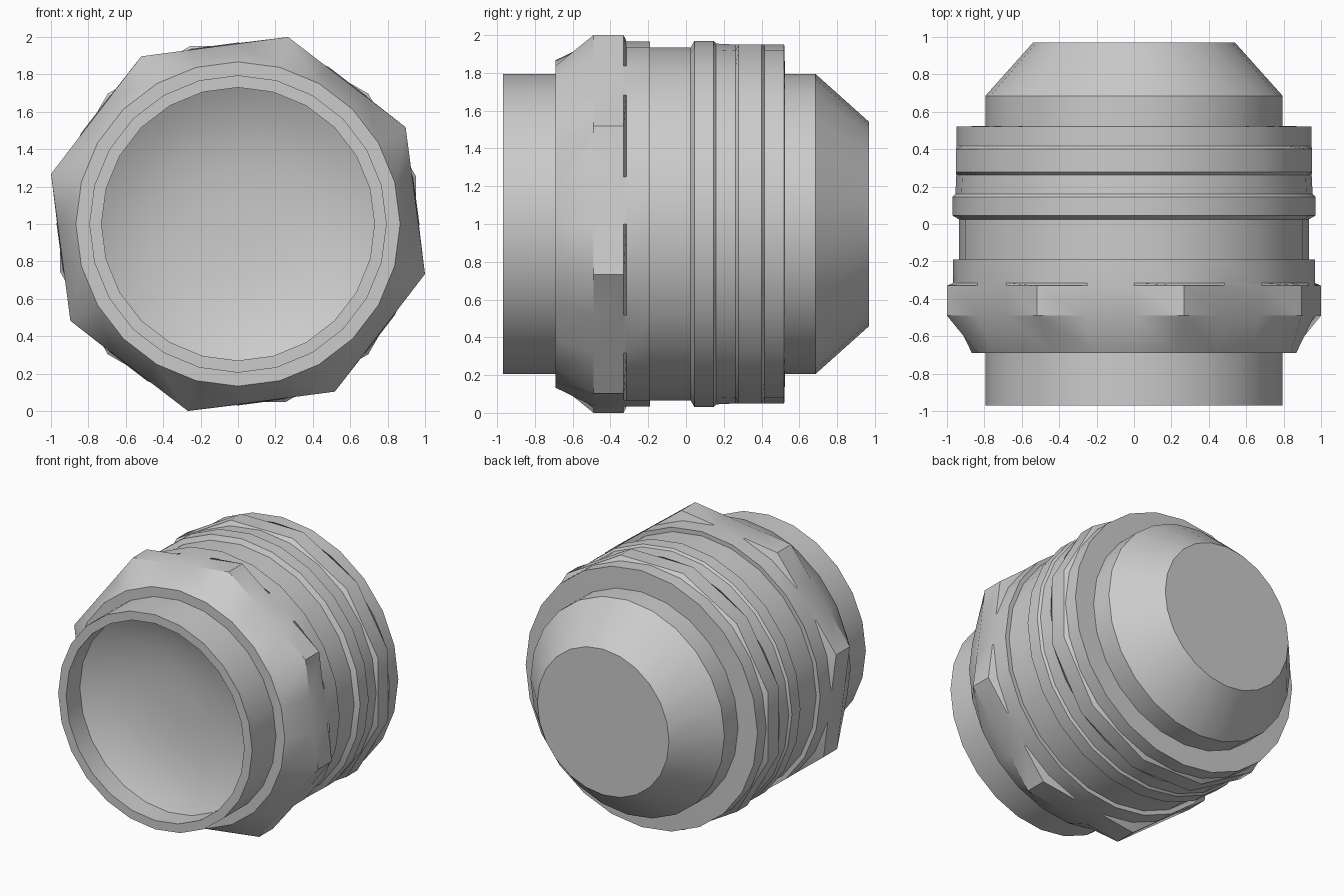
import bpy, bmesh, math

if "Cube" in bpy.data.objects:
    bpy.data.objects.remove(bpy.data.objects["Cube"])

N = 24          # shared segment count of every turned ring
CZ = 1.0        # height of the axis


def ring_radius(r, ang, sides, phase):
    """Radius at an angle: a circle, or a regular polygon with corner radius r."""
    if not sides:
        return r
    step = 2 * math.pi / sides
    d = (ang - math.radians(phase)) % step - step / 2
    return r * math.cos(step / 2) / math.cos(d)


def loft(name, rings, cap_start=False, cap_end=False):
    """Skin rings of (y, radius[, sides, phase]) along the y axis."""
    bm = bmesh.new()
    loops = []
    for y, r, *poly in rings:
        sides, phase = poly if poly else (0, 0)
        loop = []
        for i in range(N):
            a = 2 * math.pi * i / N
            q = ring_radius(r, a, sides, phase)
            loop.append(bm.verts.new((q * math.cos(a), y, CZ + q * math.sin(a))))
        loops.append(loop)
    for a, b in zip(loops, loops[1:]):
        for i in range(N):
            j = (i + 1) % N
            bm.faces.new((a[i], b[i], b[j], a[j]))
    if cap_start:
        bm.faces.new(loops[0])
    if cap_end:
        bm.faces.new(loops[-1][::-1])
    me = bpy.data.meshes.new(name)
    bm.to_mesh(me)
    bm.free()
    ob = bpy.data.objects.new(name, me)
    bpy.context.collection.objects.link(ob)
    bpy.ops.object.select_all(action='DESELECT')
    ob.select_set(True)
    bpy.context.view_layer.objects.active = ob
    bpy.ops.object.shade_smooth_by_angle(angle=math.radians(32))
    return ob


# concave dish inside the front opening
loft("front_dish", [(-0.66, 0.12), (-0.67, 0.30), (-0.70, 0.46),
                    (-0.75, 0.62), (-0.81, 0.73)], cap_start=True)

# front sleeve: bore wall, rim, outer wall
loft("front_sleeve", [(-0.81, 0.73), (-0.97, 0.73), (-0.97, 0.795), (-0.69, 0.795)])

# octagonal nut with a cone running from a circle to its corners
OCT = (8, 30)
loft("octagon_nut", [(-0.69, 0.795), (-0.69, 0.867), (-0.49, 1.035, *OCT),
                     (-0.33, 1.035, *OCT), (-0.315, 0.967), (-0.19, 0.967),
                     (-0.19, 0.935)])

# main barrel with its raised bevelled ring
loft("barrel", [(-0.19, 0.935), (0.025, 0.935), (0.045, 0.97), (0.145, 0.97),
                (0.16, 0.955)])

# grip collar: twelve-sided band between two round bands
DODECA = (12, 15)
loft("grip_collar", [(0.16, 0.955), (0.262, 0.95), (0.278, 0.985, *DODECA),
                     (0.40, 0.985, *DODECA), (0.416, 0.95), (0.52, 0.95),
                     (0.525, 0.795)])

# tapered rear plug
loft("rear_plug", [(0.525, 0.795), (0.685, 0.795), (0.97, 0.54)], cap_end=True)
